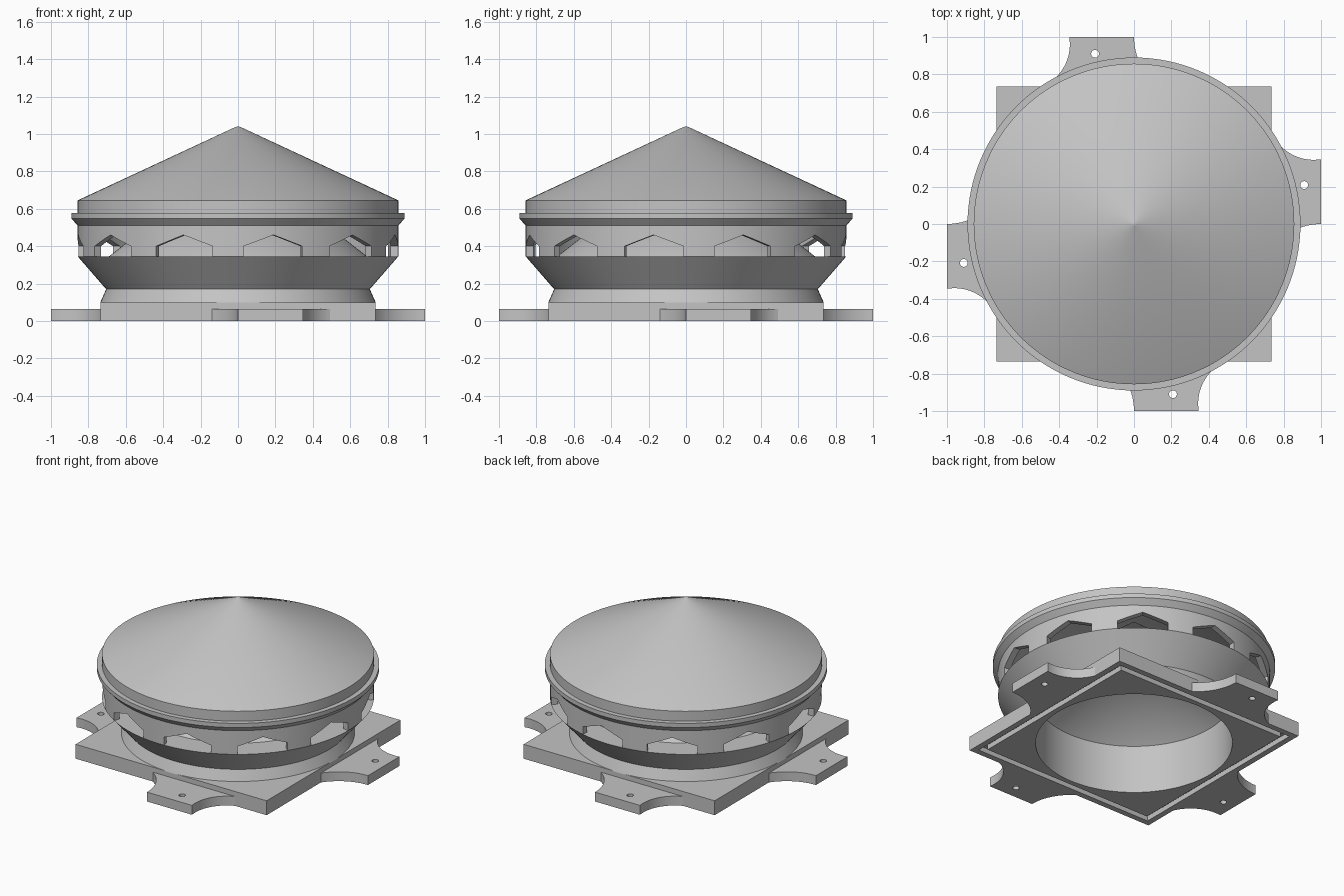
import bpy, bmesh
from math import pi, cos, sin, asin, radians
from mathutils import Matrix

cube = bpy.data.objects.get("Cube")
if cube:
    bpy.data.objects.remove(cube, do_unlink=True)

grey = bpy.data.materials.new("plain_grey")
grey.use_nodes = True
COLOUR = (0.55, 0.55, 0.55, 1)
grey.diffuse_color = COLOUR
grey.node_tree.nodes["Principled BSDF"].inputs["Base Color"].default_value = COLOUR


def select(ob):
    bpy.ops.object.select_all(action='DESELECT')
    ob.select_set(True)
    bpy.context.view_layer.objects.active = ob


def add(name, data):
    ob = bpy.data.objects.new(name, data)
    bpy.context.collection.objects.link(ob)
    data.materials.append(grey)
    return ob


def finish(ob):
    select(ob)
    bpy.ops.object.shade_smooth_by_angle(angle=radians(25))


def mesh_object(name, bm):
    bmesh.ops.recalc_face_normals(bm, faces=bm.faces)
    mesh = bpy.data.meshes.new(name)
    bm.to_mesh(mesh)
    bm.free()
    return add(name, mesh)


def lathe(name, profile):
    """Revolve a closed loop of (radius, height) points about z."""
    bm = bmesh.new()
    vs = [bm.verts.new((r, 0, z)) for r, z in profile]
    edges = [bm.edges.new(p) for p in zip(vs, vs[1:] + vs[:1])]
    bmesh.ops.spin(bm, geom=vs + edges, cent=(0, 0, 0), axis=(0, 0, 1),
                   angle=2 * pi, steps=128)
    bmesh.ops.remove_doubles(bm, verts=bm.verts, dist=1e-4)
    return mesh_object(name, bm)


def slab(name, loops, z0, z1, turn=0):
    """Extruded flat outline; later loops are holes."""
    cu = bpy.data.curves.new(name, 'CURVE')
    cu.dimensions = '2D'
    cu.fill_mode = 'BOTH'
    cu.extrude = (z1 - z0) / 2
    for loop in loops:
        sp = cu.splines.new('POLY')
        sp.points.add(len(loop) - 1)
        for p, (x, y) in zip(sp.points, loop):
            p.co = (x, y, 0, 1)
        sp.use_cyclic_u = True
    ob = add(name, cu)
    select(ob)
    bpy.ops.object.convert(target='MESH')
    ob = bpy.context.object
    ob.data.transform(Matrix.Rotation(turn, 4, 'Z') @ Matrix.Translation((0, 0, (z0 + z1) / 2)))
    bm = bmesh.new()
    bm.from_mesh(ob.data)
    bmesh.ops.remove_doubles(bm, verts=bm.verts, dist=1e-5)
    bmesh.ops.recalc_face_normals(bm, faces=bm.faces)
    bm.to_mesh(ob.data)
    bm.free()
    finish(ob)


def arc(cx, cy, r, a0, a1, n):
    return [(cx + r * cos(a0 + (a1 - a0) * i / n),
             cy + r * sin(a0 + (a1 - a0) * i / n)) for i in range(n + 1)]


def circle(cx, cy, r, n):
    return arc(cx, cy, r, 0, 2 * pi, n)[:-1]


def square(h):
    return [(-h, -h), (h, -h), (h, h), (-h, h)]


# Square base with a seal groove underneath
HALF, GROOVE, BORE = 0.735, 0.035, 0.62
bore_hole = circle(0, 0, BORE + 0.01, 128)
slab("base_plate", [square(HALF), bore_hole], GROOVE, 0.1)
slab("base_rim", [square(HALF), square(HALF - 0.04)], 0, GROOVE)
slab("base_inner_pad", [square(HALF - 0.08), bore_hole], 0, GROOVE)

# Four mounting tabs with concave sides and a screw hole
low = arc(1.0, -0.32, 0.32, pi / 2, pi - asin(0.18 / 0.32), 16)
high = arc(0.96, 0.587, 0.244, pi + asin(0.094 / 0.244), 1.5 * pi + asin(0.04 / 0.244), 20)
outline = low + [(HALF - 0.01, low[-1][1]), (HALF - 0.01, high[0][1])] + high
for i, side in enumerate(("left", "back", "right", "front")):
    slab(side + "_tab", [outline, circle(0.91, 0.208, 0.021, 24)], 0, 0.065, i * pi / 2)

# Collar, flared bowl and inner cone
finish(lathe("collar_and_inner_cone", [
    (BORE, 0), (BORE + 0.01, 0), (BORE + 0.01, 0.05), (0.70, 0.09), (0.737, 0.098),
    (0.705, 0.17), (0.857, 0.345), (0.69, 0.345), (0, 0.885), (0, 0.82), (BORE, 0.335)]))

# Vent band with gabled openings
band = lathe("vent_band", [(0.815, 0.345), (0.857, 0.345), (0.857, 0.51), (0.815, 0.51)])
bm = bmesh.new()
gable = [(-0.16, 0.3), (0.16, 0.3), (0.16, 0.40), (0, 0.46), (-0.16, 0.40)]
for k in range(11):
    rot = Matrix.Rotation(radians(21) + k * 2 * pi / 11, 4, 'Z')
    face = bm.faces.new([bm.verts.new(rot @ Matrix.Translation((0.72, y, z)).translation)
                         for y, z in gable])
    ext = bmesh.ops.extrude_face_region(bm, geom=[face])["geom"]
    bmesh.ops.translate(bm, vec=rot.to_3x3().col[0] * 0.25,
                        verts=[g for g in ext if isinstance(g, bmesh.types.BMVert)])
cutter = mesh_object("vent_cutter", bm)
cutter.hide_render = True
mod = band.modifiers.new("openings", 'BOOLEAN')
mod.operation = 'DIFFERENCE'
mod.solver = 'EXACT'
mod.object = cutter
select(band)
bpy.ops.object.modifier_apply(modifier=mod.name)
bpy.data.objects.remove(cutter, do_unlink=True)
finish(band)

# Conical roof with drip ring
finish(lathe("roof", [
    (0, 1.04), (0.012, 1.038), (0.857, 0.645), (0.857, 0.576), (0.89, 0.576),
    (0.89, 0.547), (0.857, 0.51), (0.815, 0.51), (0.815, 0.61), (0, 0.985)]))
